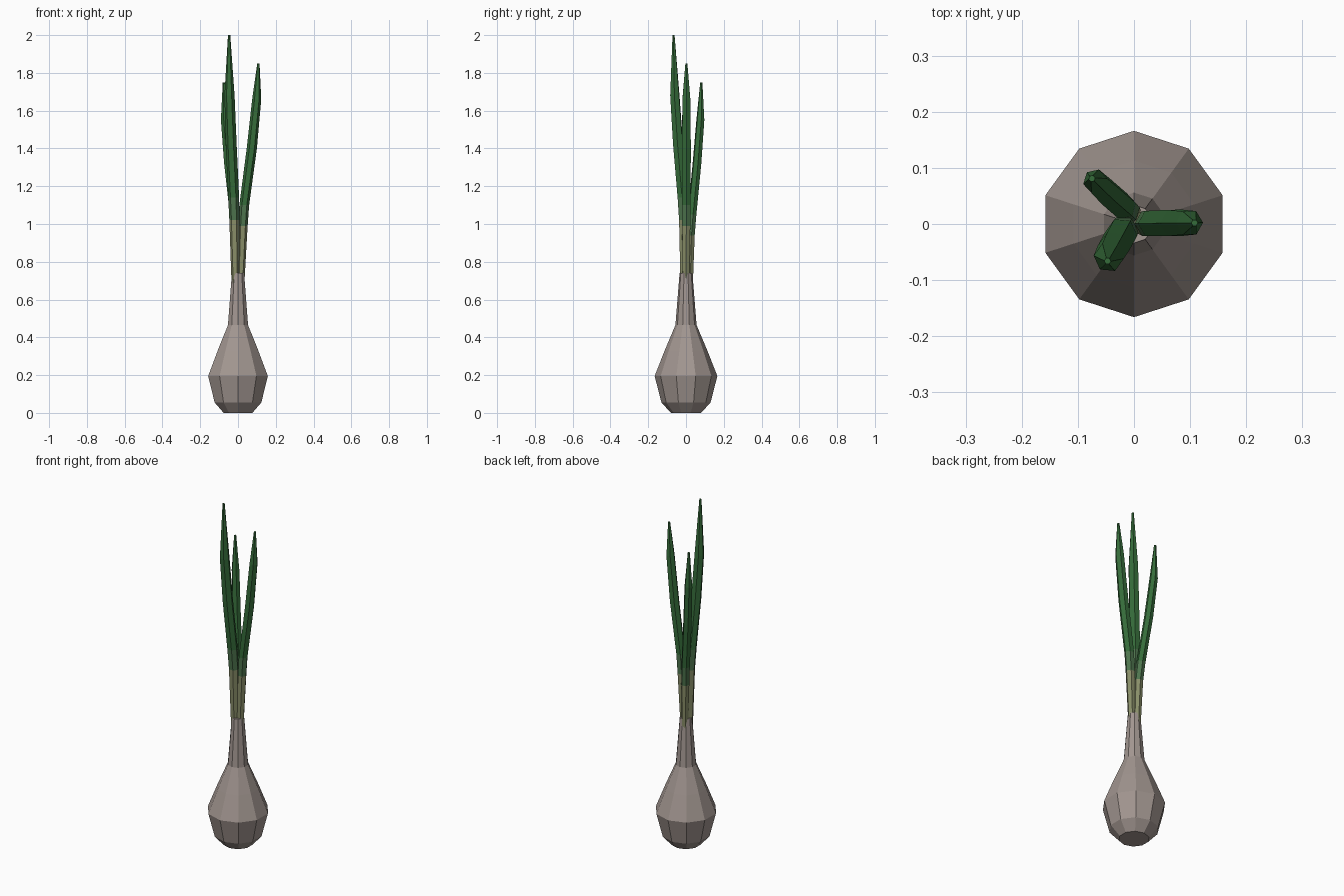
import bpy, bmesh, math
from mathutils import Vector

if "Cube" in bpy.data.objects:
    bpy.data.objects.remove(bpy.data.objects["Cube"])


def material(name, rgb):
    m = bpy.data.materials.new(name)
    m.diffuse_color = (*rgb, 1)
    m.use_nodes = True
    m.node_tree.nodes["Principled BSDF"].inputs["Base Color"].default_value = m.diffuse_color
    return m


skin = material("bulb_skin", (0.36, 0.305, 0.28))
pale = material("pale_stem_green", (0.25, 0.27, 0.14))
mid = material("middle_green", (0.075, 0.175, 0.075))
dark = material("leaf_green", (0.036, 0.15, 0.042))


def tube(name, rings, sides, mats, bands, phase=0.0):
    """Skin horizontal rings (x, y, z, radius); bands gives a material per span."""
    bm = bmesh.new()
    loops = []
    for x, y, z, r in rings:
        loops.append([bm.verts.new((x + r * math.cos(phase + math.tau * i / sides),
                                    y + r * math.sin(phase + math.tau * i / sides), z))
                      for i in range(sides)])
    for k, (a, b) in enumerate(zip(loops, loops[1:])):
        for i in range(sides):
            j = (i + 1) % sides
            bm.faces.new((a[i], a[j], b[j], b[i])).material_index = bands[k]
    bm.faces.new(loops[0][::-1]).material_index = bands[0]
    bm.faces.new(loops[-1]).material_index = bands[-1]
    bmesh.ops.recalc_face_normals(bm, faces=bm.faces)
    me = bpy.data.meshes.new(name)
    bm.to_mesh(me)
    bm.free()
    for m in mats:
        me.materials.append(m)
    ob = bpy.data.objects.new(name, me)
    bpy.context.collection.objects.link(ob)
    return ob


# Bulb and neck: ten-sided turned profile (radius, height)
profile = [(0.08, 0), (0.13, 0.055), (0.166, 0.195), (0.113, 0.33),
           (0.056, 0.465), (0.034, 0.74)]
tube("bulb", [(0, 0, z, r) for r, z in profile], 10, [skin],
     [0] * (len(profile) - 1), math.pi / 2)

# Leaves: six-sided tubes leaning outward, pale at the base and pointed at the tip
# each row: x, y, z, radius
leaves = {
    "right_leaf": [(0.012, 0, 0.62, 0.018), (0.026, 0.001, 0.99, 0.025),
                   (0.033, 0.001, 1.10, 0.026), (0.073, 0.002, 1.40, 0.027),
                   (0.099, 0.002, 1.66, 0.024), (0.108, 0.002, 1.85, 0.006)],
    "front_leaf": [(-0.012, -0.010, 0.62, 0.020), (-0.019, -0.012, 1.02, 0.027),
                   (-0.023, -0.018, 1.14, 0.029), (-0.036, -0.042, 1.42, 0.029),
                   (-0.045, -0.059, 1.68, 0.027), (-0.047, -0.066, 2.00, 0.006)],
    "back_leaf": [(-0.004, 0.016, 0.60, 0.018), (-0.012, 0.024, 0.94, 0.023),
                  (-0.020, 0.032, 1.05, 0.024), (-0.050, 0.058, 1.32, 0.024),
                  (-0.069, 0.076, 1.55, 0.022), (-0.075, 0.081, 1.75, 0.006)],
}
for name, rings in leaves.items():
    lean = math.atan2(rings[-1][1], rings[-1][0])
    tube(name, rings, 6, [pale, mid, dark], [0, 1, 2, 2, 2], lean)
